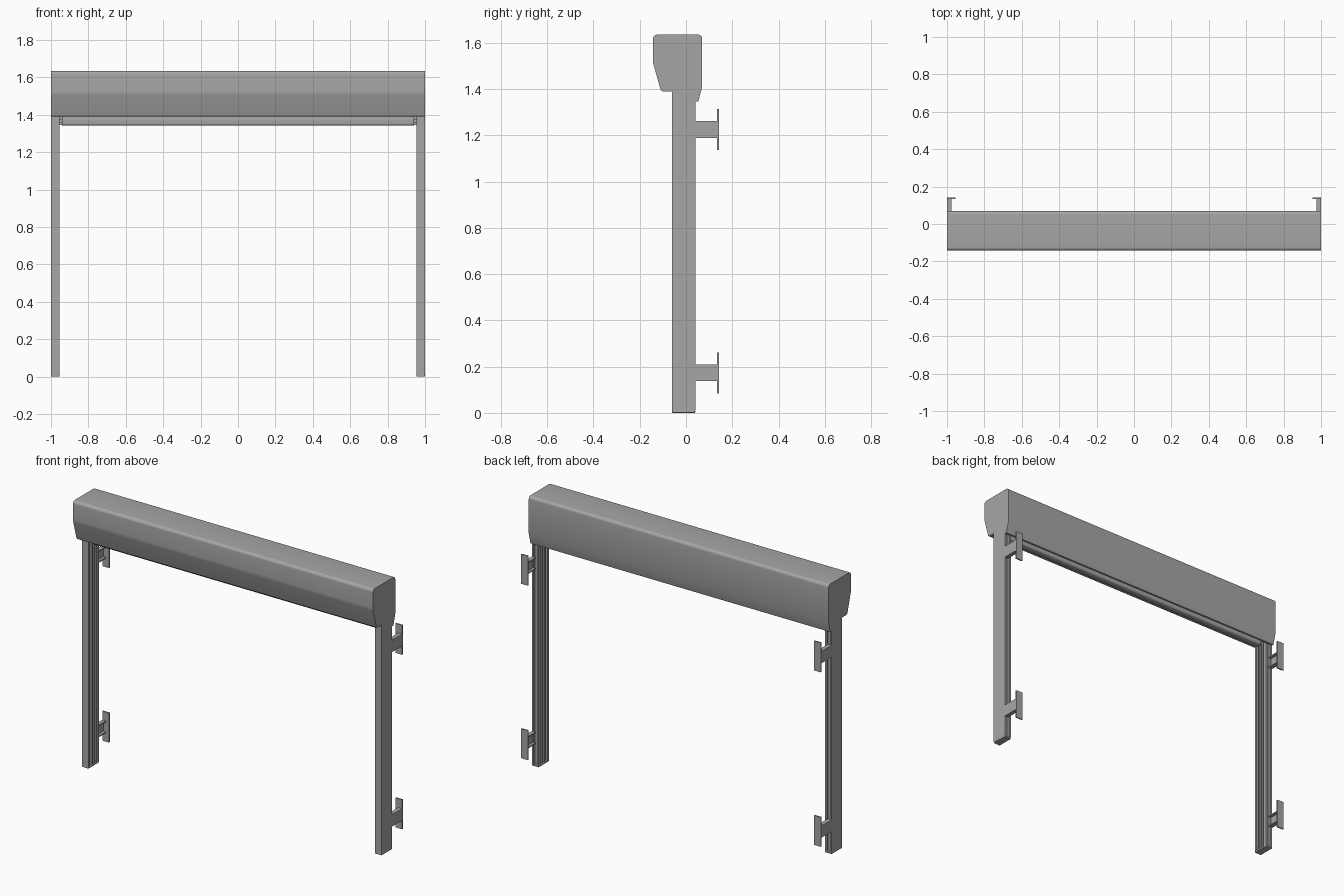
import bpy, bmesh, math
from mathutils import Vector

default = bpy.data.objects.get("Cube")
if default:
    bpy.data.objects.remove(default)

grey = bpy.data.materials.new("aluminium_grey")
grey.use_nodes = True
COLOUR = (0.38, 0.38, 0.38, 1)
grey.diffuse_color = COLOUR
grey.node_tree.nodes["Principled BSDF"].inputs["Base Color"].default_value = COLOUR


def rounded(points):
    """Replace each (a, b, radius) corner by a short arc."""
    out = []
    for i, (a, b, r) in enumerate(points):
        p = Vector((a, b))
        if r == 0:
            out.append(p)
            continue
        d1 = (Vector(points[i - 1][:2]) - p).normalized()
        d2 = (Vector(points[(i + 1) % len(points)][:2]) - p).normalized()
        half = d1.angle(d2) / 2
        t = r / math.tan(half)
        centre = p + (d1 + d2).normalized() * (r / math.sin(half))
        start, end = p + d1 * t - centre, p + d2 * t - centre
        sweep = start.angle_signed(end)
        for k in range(7):
            ang = -sweep * k / 6
            c, s = math.cos(ang), math.sin(ang)
            out.append(centre + Vector((start.x * c - start.y * s, start.x * s + start.y * c)))
    return out


def extrude(name, profile, place, low, high, bevel=0.0):
    """Extrude a 2D profile; place(a, b, h) maps it into 3D."""
    bm = bmesh.new()
    base = [bm.verts.new(place(p[0], p[1], low)) for p in profile]
    face = bm.faces.new(base)
    moved = bmesh.ops.extrude_face_region(bm, geom=[face])["geom"]
    offset = Vector(place(0, 0, high)) - Vector(place(0, 0, low))
    bmesh.ops.translate(bm, verts=[v for v in moved if isinstance(v, bmesh.types.BMVert)], vec=offset)
    bmesh.ops.recalc_face_normals(bm, faces=bm.faces)
    mesh = bpy.data.meshes.new(name)
    bm.to_mesh(mesh)
    bm.free()
    mesh.materials.append(grey)
    obj = bpy.data.objects.new(name, mesh)
    bpy.context.collection.objects.link(obj)
    if bevel:
        mod = obj.modifiers.new("soft_edges", "BEVEL")
        mod.width, mod.segments = bevel, 2
    bpy.ops.object.select_all(action="DESELECT")
    obj.select_set(True)
    bpy.context.view_layer.objects.active = obj
    bpy.ops.object.shade_smooth_by_angle(angle=math.radians(35))
    return obj


def along_x(a, b, h):
    return (h, a, b)


def along_z(a, b, h):
    return (a, b, h)


def box(name, x, y, z, bevel=0.0):
    rect = [(x[0], y[0]), (x[1], y[0]), (x[1], y[1]), (x[0], y[1])]
    return extrude(name, rect, along_z, z[0], z[1], bevel)


# Cassette housing with a sloping front, a notch for the rails and a rear lip
housing = [(-0.143, 1.635, 0.018), (0.07, 1.635, 0.018), (0.07, 1.41, 0),
           (0.053, 1.345, 0), (0.04, 1.345, 0), (0.04, 1.415, 0),
           (-0.06, 1.415, 0), (-0.06, 1.39, 0), (-0.108, 1.39, 0.012),
           (-0.143, 1.515, 0.08)]
extrude("cassette_housing", rounded(housing), along_x, -1, 1)

# Weighted bottom bar of the screen, with end pins
bar = [(-0.032, 1.342, 0.012), (0.012, 1.342, 0.012), (0.012, 1.38, 0.008),
       (-0.006, 1.392, 0), (-0.006, 1.416, 0), (-0.014, 1.416, 0),
       (-0.014, 1.392, 0), (-0.032, 1.38, 0.008)]
extrude("bottom_bar", rounded(bar), along_x, -0.94, 0.94)
box("bar_end_pins", (-0.975, 0.975), (-0.018, -0.004), (1.358, 1.374))

# Guide rail section: plain front and outside, slots on the inside and back
rail = [(1, -0.06), (1, 0.04), (0.988, 0.04), (0.988, 0.026), (0.967, 0.026),
        (0.967, 0.04), (0.955, 0.04), (0.955, 0.016), (0.97, 0.016), (0.97, 0.004),
        (0.955, 0.004), (0.955, -0.004), (0.985, -0.004), (0.985, -0.018),
        (0.955, -0.018), (0.955, -0.026), (0.97, -0.026), (0.97, -0.044),
        (0.955, -0.044), (0.955, -0.06)]

for side, s in (("left", 1), ("right", -1)):
    def place(a, b, h, s=s):
        return (s * a, b, h)

    extrude(side + "_guide_rail", rail, place, 0.01, 1.415)
    xs = sorted((s * 0.955, s * 1.0))
    box(side + "_rail_end_cap", xs, (-0.06, 0.04), (0, 0.012), 0.003)

    # Wall brackets: channel-shaped arm and a flat wall plate
    for level, z in (("lower", 0.173), ("upper", 1.225)):
        name = side + "_" + level
        arm = [(1.0, z - 0.036), (1.0, z + 0.036), (0.975, z + 0.036), (0.975, z + 0.029),
               (0.992, z + 0.029), (0.992, z - 0.029), (0.975, z - 0.029), (0.975, z - 0.036)]
        extrude(name + "_bracket_arm", arm, lambda a, b, h, s=s: (s * a, h, b), 0.04, 0.137)
        box(name + "_wall_plate", xs, (0.135, 0.143), (z - 0.089, z + 0.089))
